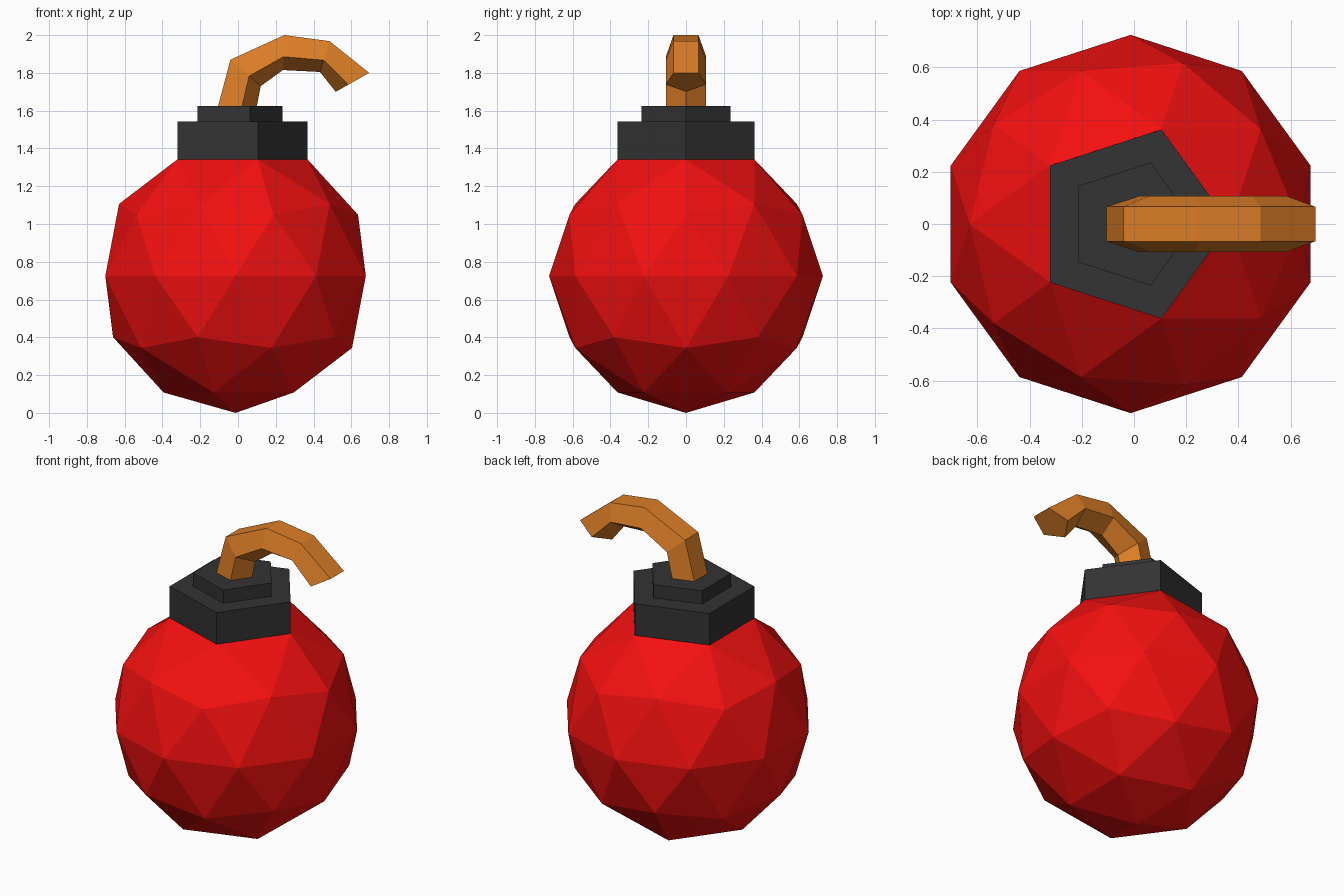
import bpy, bmesh
from math import cos, sin, tau

if "Cube" in bpy.data.objects:
    bpy.data.objects.remove(bpy.data.objects["Cube"])

CX, R = -0.013, 0.725   # body centre in x, body radius


def finish(name, bm, color):
    bmesh.ops.recalc_face_normals(bm, faces=bm.faces[:])
    mesh = bpy.data.meshes.new(name)
    bm.to_mesh(mesh)
    bm.free()
    mat = bpy.data.materials.new(name + "_colour")
    mat.diffuse_color = (*color, 1)
    mat.use_nodes = True
    mat.node_tree.nodes["Principled BSDF"].inputs["Base Color"].default_value = mat.diffuse_color
    mesh.materials.append(mat)
    obj = bpy.data.objects.new(name, mesh)
    bpy.context.collection.objects.link(obj)
    return obj


def loft(name, rings, color):
    """Skin a list of equal-length rings and close both ends."""
    bm = bmesh.new()
    loops = [[bm.verts.new(p) for p in ring] for ring in rings]
    n = len(loops[0])
    for a, b in zip(loops, loops[1:]):
        for i in range(n):
            j = (i + 1) % n
            bm.faces.new((a[i], a[j], b[j], b[i]))
    bm.faces.new(loops[0][::-1])
    bm.faces.new(loops[-1])
    return finish(name, bm, color)


def pentagon(r, z):
    return [(CX + r * cos(tau * i / 5), r * sin(tau * i / 5), z) for i in range(5)]


# Body: faceted icosphere, opened at the top under the collar
bm = bmesh.new()
bmesh.ops.create_icosphere(bm, subdivisions=2, radius=R)
pole = max(bm.verts, key=lambda v: v.co.z)
bmesh.ops.delete(bm, geom=[pole], context='VERTS')
bmesh.ops.translate(bm, verts=bm.verts[:], vec=(CX, 0, R))
finish("body", bm, (0.9, 0.005, 0.005))

# Collar: stepped pentagonal cap
loft("collar", [pentagon(0.381, 1.342), pentagon(0.381, 1.542),
                pentagon(0.248, 1.542), pentagon(0.248, 1.626)],
     (0.033, 0.033, 0.033))

# Fuse: pentagonal tube, given by its outer flat edge and inner ridge (x, z)
outer = [(-0.105, 1.625), (-0.04, 1.87), (0.245, 2.0), (0.485, 1.968), (0.695, 1.80)]
inner = [(0.10, 1.625), (0.12, 1.73), (0.238, 1.815), (0.434, 1.805), (0.517, 1.70)]
FUSE_R = 0.1125
rings = []
for (ox, oz), (ix, iz) in zip(outer, inner):
    ring = []
    for i in range(5):
        a = tau * i / 5
        t = (cos(a) - cos(tau * 2 / 5)) / (1 - cos(tau * 2 / 5))
        ring.append((ox + (ix - ox) * t, FUSE_R * sin(a), oz + (iz - oz) * t))
    rings.append(ring)
loft("fuse", rings, (0.72, 0.21, 0.02))
